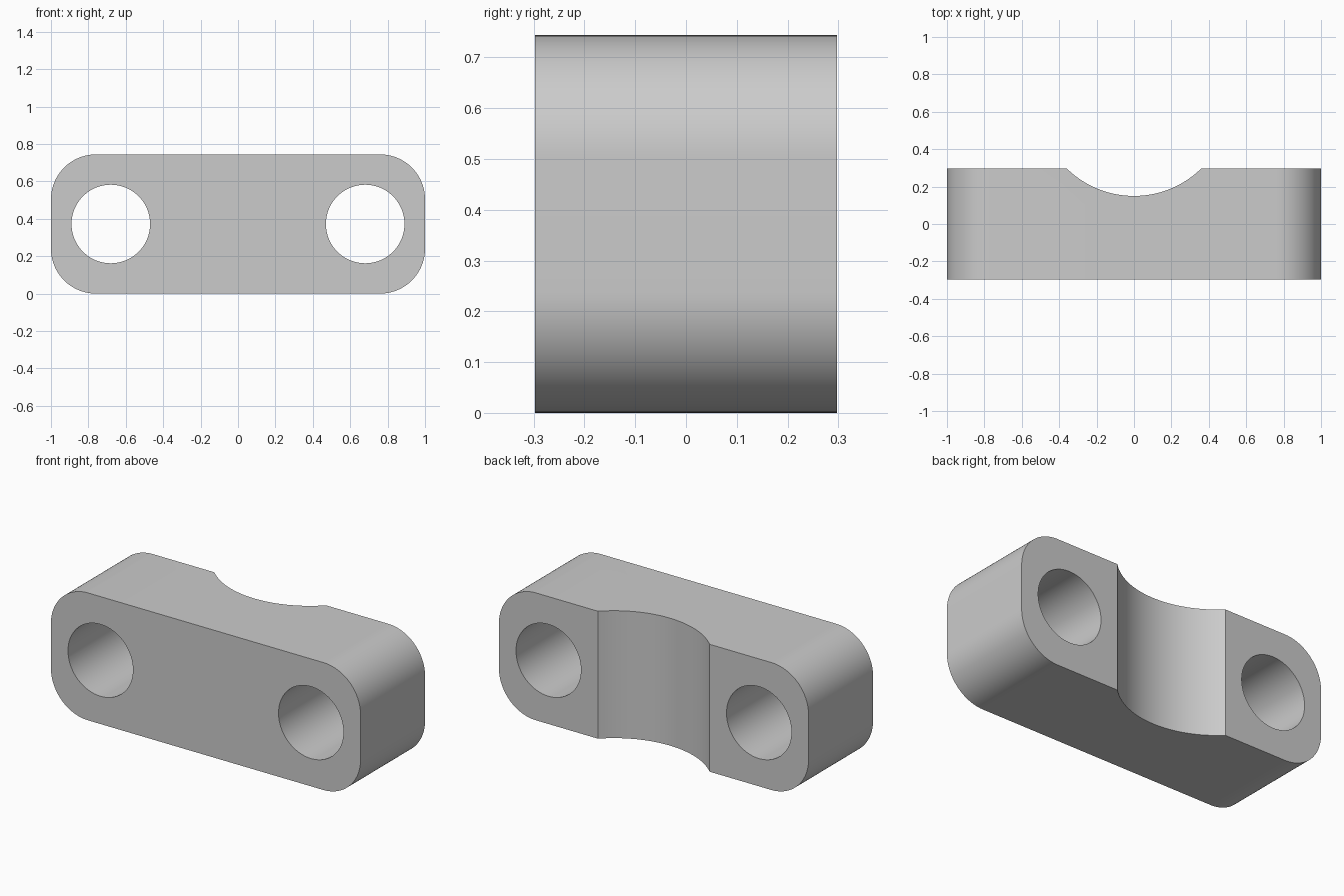
import bpy
import bmesh
from math import radians
from mathutils import Matrix

if "Cube" in bpy.data.objects:
    bpy.data.objects.remove(bpy.data.objects["Cube"], do_unlink=True)

WIDTH, DEPTH, HEIGHT = 2.0, 0.595, 0.744
CORNER_RADIUS = 0.24
HOLE_X, HOLE_RADIUS = 0.68, 0.21
SADDLE_RADIUS, SADDLE_Y = 0.514, 0.664
MID_Z = HEIGHT / 2


def add_object(name, bm):
    mesh = bpy.data.meshes.new(name)
    bm.to_mesh(mesh)
    bm.free()
    obj = bpy.data.objects.new(name, mesh)
    bpy.context.collection.objects.link(obj)
    return obj


def cylinder_cutter(name, radius, location, rotation=None):
    bm = bmesh.new()
    matrix = Matrix.Translation(location) @ (rotation or Matrix())
    bmesh.ops.create_cone(bm, cap_ends=True, segments=128, radius1=radius,
                          radius2=radius, depth=1.5, matrix=matrix)
    cutter = add_object(name, bm)
    cutter.hide_render = True
    return cutter


# Block with its four front-to-back edges rounded
bm = bmesh.new()
bmesh.ops.create_cube(bm, size=1, matrix=Matrix.Translation((0, 0, MID_Z))
                      @ Matrix.Diagonal((WIDTH, DEPTH, HEIGHT, 1)))
long_edges = [e for e in bm.edges
              if abs(e.verts[0].co.y - e.verts[1].co.y) > DEPTH / 2]
bmesh.ops.bevel(bm, geom=long_edges, offset=CORNER_RADIUS, segments=24,
                profile=0.5, affect='EDGES')
clamp = add_object("clamp_block", bm)

# Two bolt holes and the curved saddle in the back
along_y = Matrix.Rotation(radians(90), 4, 'X')
cutters = [cylinder_cutter(f"{side}_bolt_hole_cutter", HOLE_RADIUS,
                           (sign * HOLE_X, 0, MID_Z), along_y)
           for side, sign in (("left", 1), ("right", -1))]
cutters.append(cylinder_cutter("saddle_cutter", SADDLE_RADIUS,
                               (0, SADDLE_Y, MID_Z)))

bpy.ops.object.select_all(action='DESELECT')
clamp.select_set(True)
bpy.context.view_layer.objects.active = clamp
for cutter in cutters:
    cut = clamp.modifiers.new(cutter.name, 'BOOLEAN')
    cut.operation = 'DIFFERENCE'
    cut.solver = 'EXACT'
    cut.object = cutter
    bpy.ops.object.modifier_apply(modifier=cut.name)
    bpy.data.objects.remove(cutter, do_unlink=True)

bpy.ops.object.shade_smooth_by_angle(angle=radians(30))
